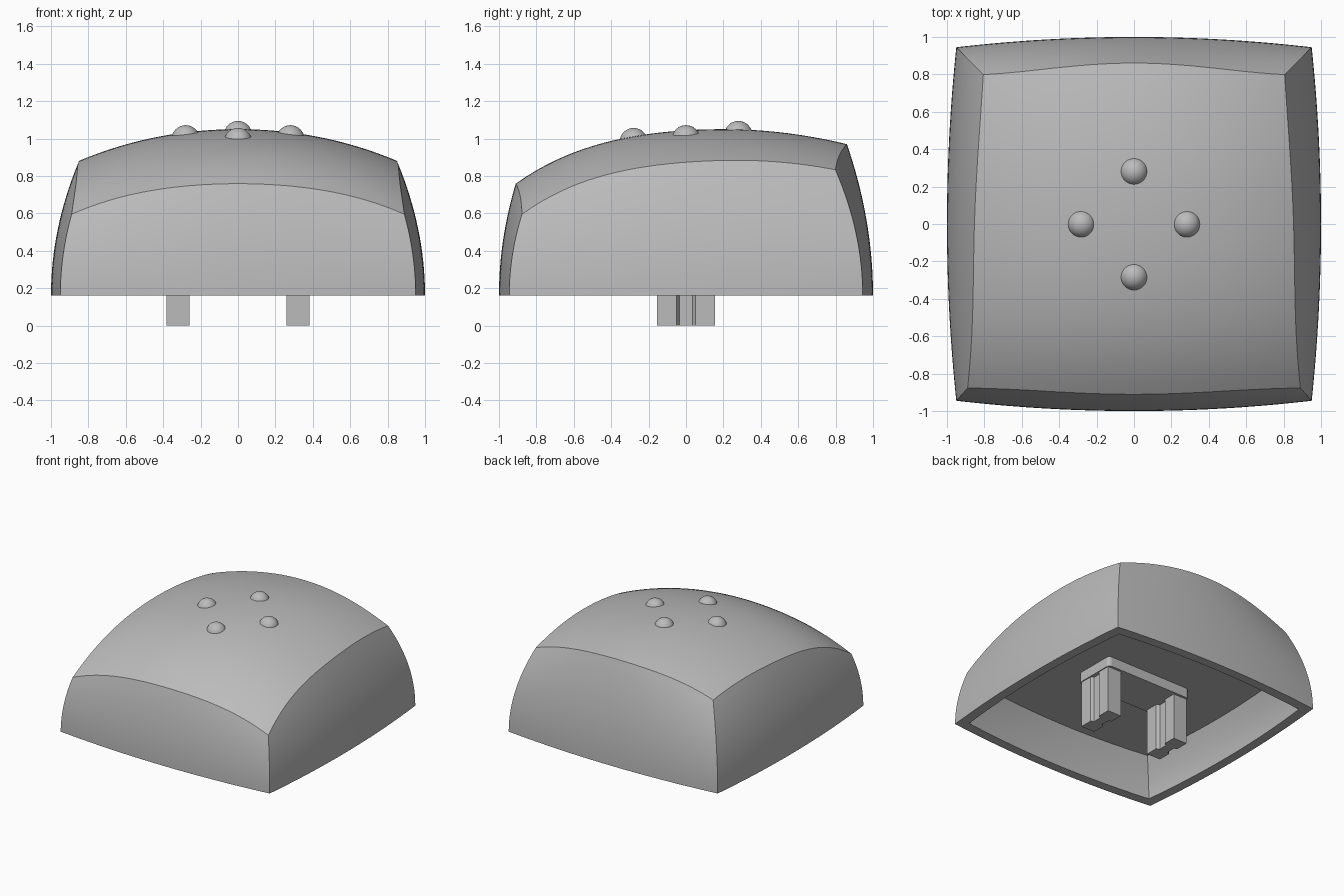
import bpy, bmesh, math

if "Cube" in bpy.data.objects:
    bpy.data.objects.remove(bpy.data.objects["Cube"], do_unlink=True)

grey = bpy.data.materials.new("light grey plastic")
grey.use_nodes = True
colour = (0.5, 0.5, 0.5, 1)
grey.diffuse_color = colour
grey.node_tree.nodes["Principled BSDF"].inputs["Base Color"].default_value = colour

RIM, CEILING = 0.16, 0.46
N, RINGS = 40, 16


def finish(bm, name, smooth=True, angle=30):
    bmesh.ops.recalc_face_normals(bm, faces=bm.faces)
    mesh = bpy.data.meshes.new(name)
    bm.to_mesh(mesh)
    bm.free()
    mesh.materials.append(grey)
    obj = bpy.data.objects.new(name, mesh)
    bpy.context.collection.objects.link(obj)
    if smooth:
        bpy.ops.object.select_all(action="DESELECT")
        obj.select_set(True)
        bpy.context.view_layer.objects.active = obj
        bpy.ops.object.shade_smooth_by_angle(angle=math.radians(angle))
    return obj


def top_height(x, y):
    """Domed top: slopes down further at the front than at the back."""
    d = y - 0.2
    drop = 0.184 * d**2 if d > 0 else 0.15 * d**2 + 0.07 * d**4
    return 1.05 - drop - 0.22 * x**2 - 0.02 * x**4


def outline(u, v, z):
    """Bowed square cross-section at height z, u and v in -1..1."""
    h = (z - RIM) ** 2
    half_x = 1 - 0.289 * h - 0.05 * (1 + 0.6 * h) * v * v
    half_y = 1 - (0.213 if v > 0 else 0.25) * h - 0.055 * (1 + 2 * h) * u * u
    return u * half_x, v * half_y


def top_point(u, v):
    z = 0.9
    for _ in range(30):
        x, y = outline(u, v, z)
        z = 0.5 * (z + top_height(x, y))
    return x, y, z


def bridge(bm, a, b):
    n = len(a)
    for i in range(n):
        j = (i + 1) % n
        bm.faces.new((a[i], a[j], b[j], b[i]))


# Shell: domed top, curved walls, rim and hollow underside
bm = bmesh.new()
steps = [2 * i / N - 1 for i in range(N + 1)]
grid = [[bm.verts.new(top_point(u, v)) for v in steps] for u in steps]
for i in range(N):
    for j in range(N):
        bm.faces.new((grid[i][j], grid[i + 1][j], grid[i + 1][j + 1], grid[i][j + 1]))

loop = ([(i, 0) for i in range(N)] + [(N, j) for j in range(N)]
        + [(N - i, N) for i in range(N)] + [(0, N - j) for j in range(N)])
edge = [grid[i][j] for i, j in loop]
params = [(steps[i], steps[j]) for i, j in loop]
previous = edge
for k in range(1, RINGS + 1):
    ring = []
    for (u, v), top in zip(params, edge):
        z = top.co.z + (RIM - top.co.z) * k / RINGS
        ring.append(bm.verts.new((*outline(u, v, z), z)))
    bridge(bm, previous, ring)
    previous = ring
for k in range(7):
    t = k / 6
    inset = 0.075 + 0.09 * t**1.6
    ring = []
    for u, v in params:
        x, y = outline(u, v, RIM)
        ring.append(bm.verts.new((x - inset * u, y - inset * v, RIM + (CEILING - RIM) * t)))
    bridge(bm, previous, ring)
    previous = ring
bm.faces.new(previous)
finish(bm, "keycap_shell")


def prism(name, points, z0, z1):
    bm = bmesh.new()
    low, high = [[bm.verts.new((x, y, z)) for x, y in points] for z in (z0, z1)]
    bridge(bm, low, high)
    bm.faces.new(low)
    bm.faces.new(high)
    return finish(bm, name, smooth=False)


# Mounting plate with rounded corners under the ceiling
plate = []
for quarter, (sx, sy) in enumerate([(1, 1), (-1, 1), (-1, -1), (1, -1)]):
    for s in range(5):
        a = math.radians(90 * quarter + 22.5 * s)
        plate.append((sx * 0.36 + 0.03 * math.cos(a), sy * 0.145 + 0.03 * math.sin(a)))
prism("mount_plate", plate, 0.38, CEILING + 0.02)

# Two stems with a narrow waist
half = [(0.062, -0.155), (0.062, -0.05), (0.038, -0.035),
        (0.038, 0.035), (0.062, 0.05), (0.062, 0.155)]
profile = half + [(-x, -y) for x, y in half]
for name, cx in (("left_stem", 0.32), ("right_stem", -0.32)):
    prism(name, [(cx + x, y) for x, y in profile], 0, 0.4)

# Four raised dots on the top
for name, x, y in (("left_dot", 0.28, 0), ("right_dot", -0.28, 0),
                   ("back_dot", 0, 0.28), ("front_dot", 0, -0.28)):
    bm = bmesh.new()
    bmesh.ops.create_uvsphere(bm, u_segments=32, v_segments=16, radius=0.075)
    bmesh.ops.translate(bm, verts=bm.verts, vec=(x, y, top_height(x, y) - 0.03))
    finish(bm, name)
